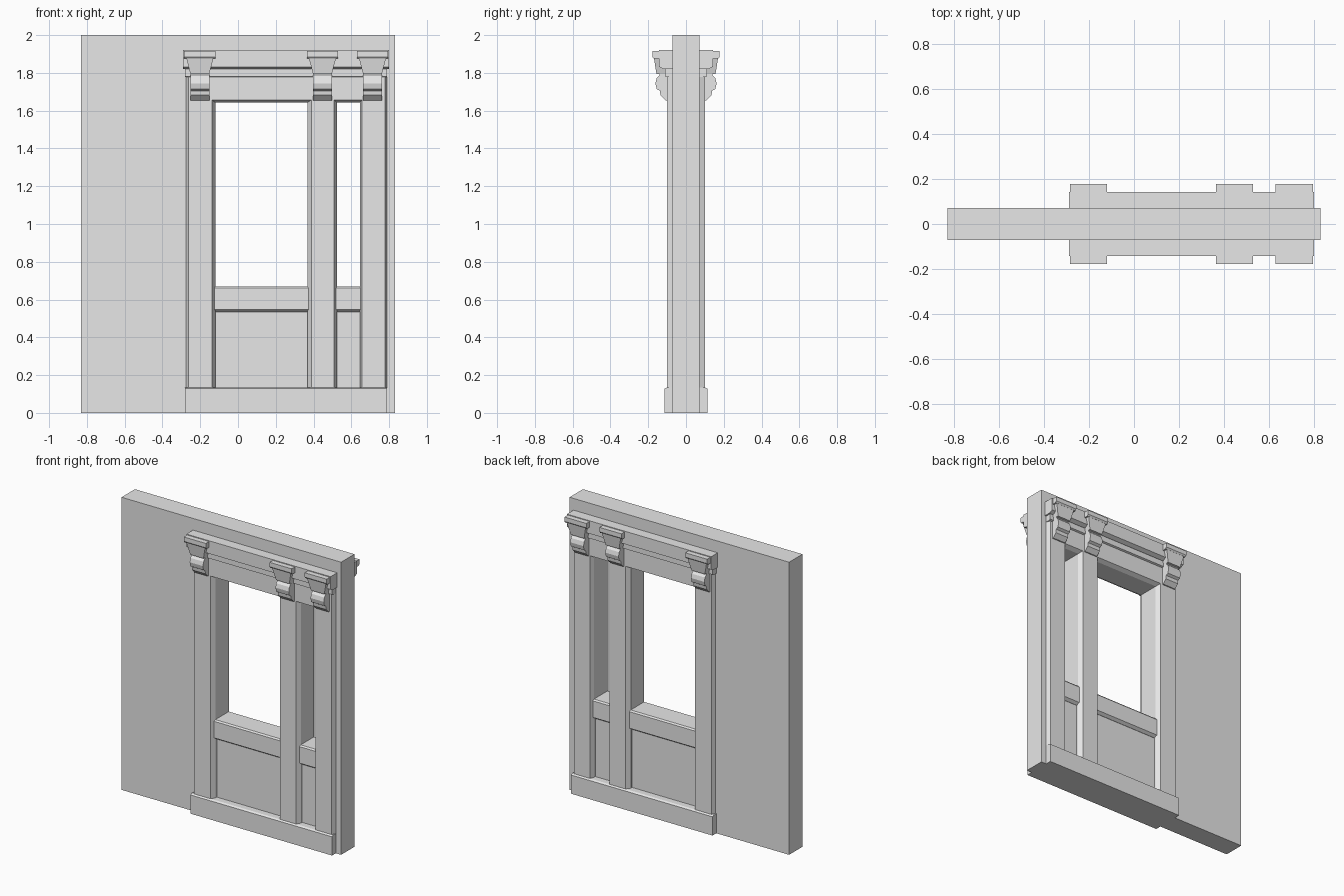
import bpy
import bmesh
from mathutils import Vector

cube = bpy.data.objects.get("Cube")
if cube:
    bpy.data.objects.remove(cube, do_unlink=True)

stone = bpy.data.materials.new("plain grey")
stone.use_nodes = True
GREY = (0.8, 0.8, 0.8, 1)
stone.diffuse_color = GREY
stone.node_tree.nodes["Principled BSDF"].inputs["Base Color"].default_value = GREY


def prism(name, outline, axis, lo, hi):
    """Extrude a 2D outline along one axis; the outline uses the other two in order."""
    a, b = [i for i in range(3) if i != axis]
    bm = bmesh.new()
    verts = []
    for p in outline:
        co = Vector((0, 0, 0))
        co[a], co[b], co[axis] = p[0], p[1], lo
        verts.append(bm.verts.new(co))
    face = bm.faces.new(verts)
    ext = bmesh.ops.extrude_face_region(bm, geom=[face])
    shift = Vector((0, 0, 0))
    shift[axis] = hi - lo
    moved = [g for g in ext["geom"] if isinstance(g, bmesh.types.BMVert)]
    bmesh.ops.translate(bm, verts=moved, vec=shift)
    bmesh.ops.recalc_face_normals(bm, faces=bm.faces)
    mesh = bpy.data.meshes.new(name)
    bm.to_mesh(mesh)
    bm.free()
    mesh.materials.append(stone)
    obj = bpy.data.objects.new(name, mesh)
    bpy.context.collection.objects.link(obj)
    return obj


def both_sides(half):
    """Mirror a (depth, height) profile so it shows on front and back."""
    return [(-y, z) for y, z in half] + [(y, z) for y, z in reversed(half)]


WALL, FACE = 0.072, 0.10

# Wall with one tall notch that the frame fills
prism("wall", [(-0.83, 0), (-0.2, 0), (-0.2, 1.7), (0.72, 1.7), (0.72, 0),
               (0.83, 0), (0.83, 2), (-0.83, 2)], 1, -WALL, WALL)

# Pilasters with chamfered long edges: outer and inner x on each side
pilasters = {
    "right_pilaster": (-0.275, -0.262, -0.137, -0.12),
    "middle_pilaster": (0.367, 0.388, 0.508, 0.525),
    "left_pilaster": (0.645, 0.657, 0.778, 0.79),
}
for name, (o0, i0, i1, o1) in pilasters.items():
    plan = [(o0, -WALL), (i0, -FACE), (i1, -FACE), (o1, -WALL),
            (o1, WALL), (i1, FACE), (i0, FACE), (o0, WALL)]
    prism(name, plan, 2, 0, 1.78)

# Lintel, sill rail and lower panel in each bay
lintel = both_sides([(WALL, 1.642), (FACE, 1.657), (FACE, 1.78)])
rail = both_sides([(0.06, 0.533), (0.08, 0.547), (0.08, 0.66), (WALL, 0.67)])
panel = both_sides([(0.058, 0), (0.058, 0.56)])
for bay, x0, x1 in (("wide", -0.137, 0.388), ("narrow", 0.508, 0.657)):
    prism(bay + "_lintel", lintel, 0, x0, x1)
    prism(bay + "_sill_rail", rail, 0, x0, x1)
    prism(bay + "_lower_panel", panel, 0, x0, x1)

# Plinth
prism("plinth", both_sides([(0.113, 0), (0.113, 0.128), (FACE, 0.135)]), 0, -0.28, 0.79)

# Cornice: frieze band below a projecting slab
prism("frieze", both_sides([(FACE, 1.777), (0.112, 1.782), (0.112, 1.83)]), 0, -0.28, 0.79)
prism("cornice", both_sides([(0.118, 1.82), (0.143, 1.832), (0.143, 1.92)]), 0, -0.29, 0.80)

# Brackets: cap, tapered block and scrolled corbel
corbel = both_sides([(FACE, 1.655), (0.108, 1.655), (0.135, 1.682), (0.138, 1.705),
                     (0.155, 1.715), (0.162, 1.745), (0.155, 1.772),
                     (0.14, 1.788), (0.14, 1.81)])
for side, x in (("right", -0.202), ("middle", 0.447), ("left", 0.712)):
    prism(side + "_bracket_cap",
          both_sides([(0.17, 1.875), (0.178, 1.885), (0.178, 1.915)]), 0, x - 0.083, x + 0.083)
    block = prism(side + "_bracket_block",
                  [(x - 0.05, 1.795), (x + 0.05, 1.795), (x + 0.072, 1.88), (x - 0.072, 1.88)],
                  1, -0.17, 0.17)
    for v in block.data.vertices:
        if v.co.z < 1.8:
            v.co.y *= 0.92
    prism(side + "_bracket_corbel", corbel, 0, x - 0.05, x + 0.05)
